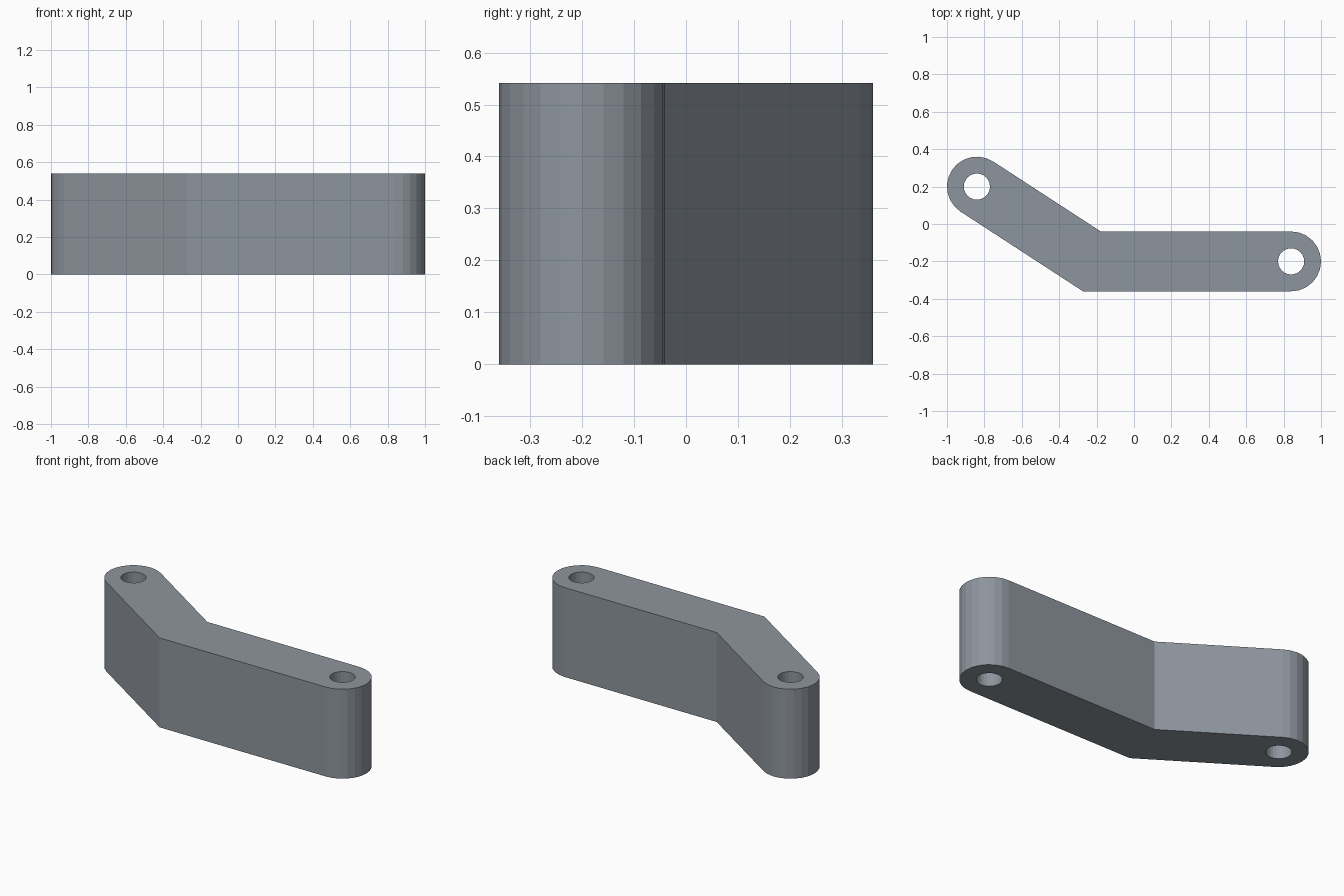
import bpy, bmesh
from math import sin, cos, pi, atan2, tan
from mathutils import Vector

if "Cube" in bpy.data.objects:
    bpy.data.objects.remove(bpy.data.objects["Cube"])

HEIGHT, R, HOLE_R, SEG = 0.541, 0.16, 0.07, 12
left, bend, right = Vector((-0.84, 0.2)), Vector((-0.225, -0.2)), Vector((0.84, -0.2))


def arc(center, radius, start, sweep, steps):
    return [center + radius * Vector((cos(start + sweep * i / steps), sin(start + sweep * i / steps)))
            for i in range(steps + 1)]


def prism(name, outline, z0, z1):
    bm = bmesh.new()
    face = bm.faces.new([bm.verts.new((p.x, p.y, z0)) for p in outline])
    new = bmesh.ops.extrude_face_region(bm, geom=[face])["geom"]
    verts = [g for g in new if isinstance(g, bmesh.types.BMVert)]
    bmesh.ops.translate(bm, verts=verts, vec=(0, 0, z1 - z0))
    bmesh.ops.recalc_face_normals(bm, faces=bm.faces)
    mesh = bpy.data.meshes.new(name)
    bm.to_mesh(mesh)
    bm.free()
    obj = bpy.data.objects.new(name, mesh)
    bpy.context.collection.objects.link(obj)
    return obj


# Bent arm: two rounded ends joined by mitred corners
d = left - bend
angle = atan2(d.y, d.x)
miter = Vector((R * tan((pi - angle) / 2), R))
outline = (arc(right, R, -pi / 2, pi, SEG) + [bend + miter]
           + arc(left, R, angle - pi / 2, pi, SEG) + [bend - miter])
arm = prism("bent_link_arm", outline, 0, HEIGHT)

# Slate grey metal
slate = bpy.data.materials.new("slate_grey")
slate.diffuse_color = (0.27, 0.30, 0.34, 1)
slate.use_nodes = True
slate.node_tree.nodes["Principled BSDF"].inputs["Base Color"].default_value = slate.diffuse_color
arm.data.materials.append(slate)

# Pin holes through both ends
cutters = []
for name, c in (("left_hole_cutter", left), ("right_hole_cutter", right)):
    cutter = prism(name, arc(c, HOLE_R, 0, 2 * pi, 24)[:-1], -0.1, HEIGHT + 0.1)
    cutter.data.materials.append(slate)
    cutter.hide_render = True
    mod = arm.modifiers.new(name, "BOOLEAN")
    mod.operation, mod.solver, mod.object = "DIFFERENCE", "EXACT", cutter
    cutters.append(cutter)

# Apply the cuts and remove the cutters
bpy.context.view_layer.objects.active = arm
arm.select_set(True)
for mod in list(arm.modifiers):
    bpy.ops.object.modifier_apply(modifier=mod.name)
for cutter in cutters:
    bpy.data.objects.remove(cutter)
